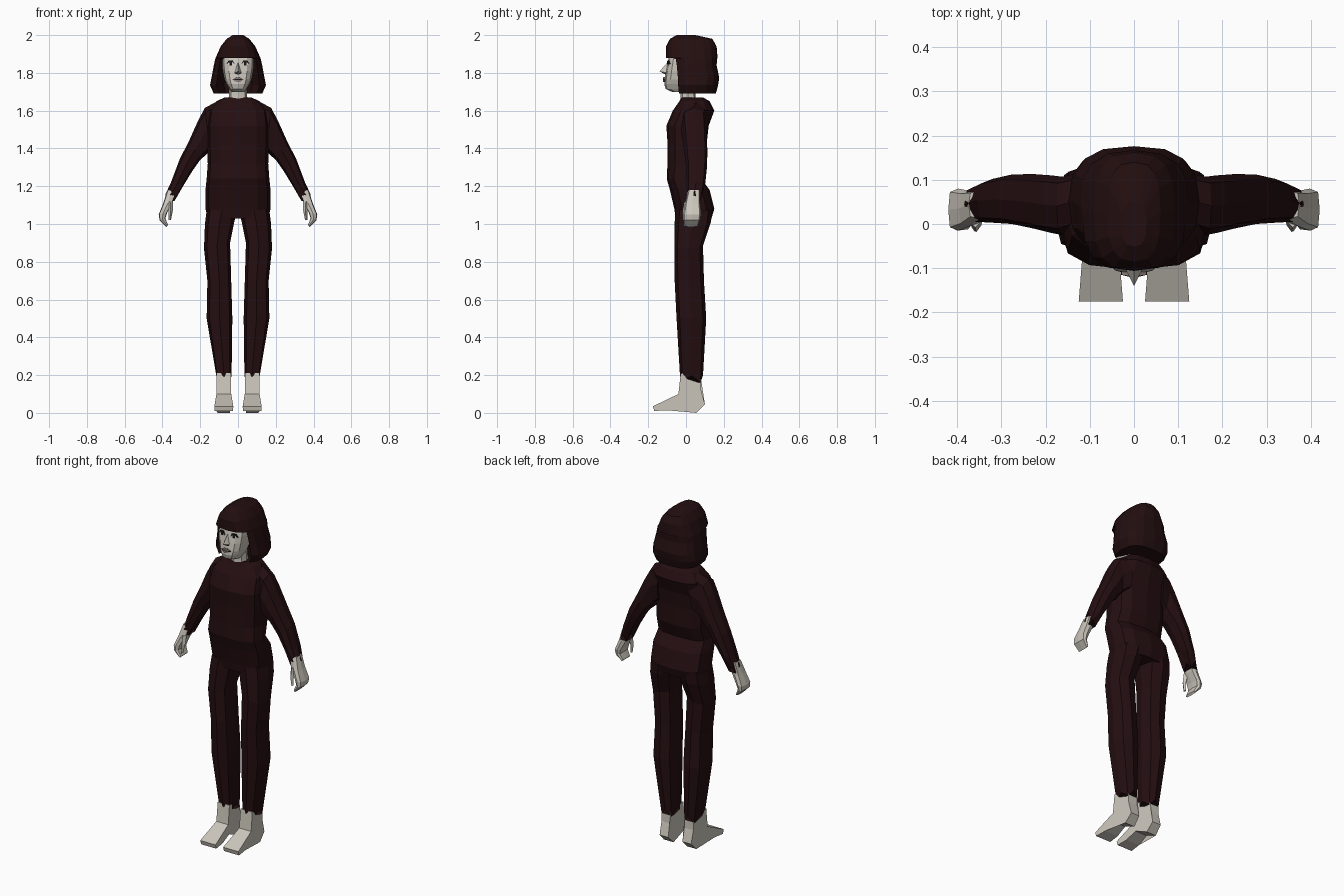
import bpy, bmesh, math

cube = bpy.data.objects.get("Cube")
if cube:
    bpy.data.objects.remove(cube, do_unlink=True)


def material(name, r, g, b):
    mat = bpy.data.materials.new(name)
    mat.use_nodes = True
    mat.diffuse_color = (r, g, b, 1)
    shader = mat.node_tree.nodes["Principled BSDF"]
    shader.inputs["Base Color"].default_value = (r, g, b, 1)
    shader.inputs["Roughness"].default_value = 0.9
    return mat


skin = material("pale skin", .6, .565, .5)
suit = material("dark maroon cloth", .018, .0045, .0055)
hair_colour = material("dark maroon hair", .017, .0045, .005)
ink = material("black ink", .01, .009, .009)
eye_white = material("eye white", .72, .7, .66)
lip = material("dull lip", .27, .22, .2)


def finish(name, bm, mat, mirror):
    """Turn a bmesh into a flat shaded object, mirrored across x if asked."""
    bmesh.ops.recalc_face_normals(bm, faces=bm.faces[:])
    mesh = bpy.data.meshes.new(name)
    bm.to_mesh(mesh)
    bm.free()
    mesh.materials.append(mat)
    obj = bpy.data.objects.new(name, mesh)
    bpy.context.collection.objects.link(obj)
    if mirror:
        mod = obj.modifiers.new("Mirror", "MIRROR")
        mod.use_clip = False
        mod.use_mirror_merge = False
    return obj


def level(half_width, z, front, back):
    """A horizontal cross-section centred on x = 0."""
    return (half_width, z, -half_width, z, front, back)


def loft(name, rows, mat, sides=8, power=.72, mirror=False, jag_end=0, openings=None):
    """Skin rounded cross-sections; a row is outer x, z, inner x, z, front y, back y."""
    bm = bmesh.new()
    rings = []
    for k, (xo, zo, xi, zi, front, back) in enumerate(rows):
        ring = []
        for i in range(sides):
            angle = math.tau * i / sides
            c, s = (math.copysign(abs(t) ** power, t) if abs(t) > 1e-6 else 0
                    for t in (math.cos(angle), math.sin(angle)))
            x = (xo + xi) / 2 + c * (xo - xi) / 2
            y = (front + back) / 2 + s * (back - front) / 2
            z = (zo + zi) / 2 + c * (zo - zi) / 2
            # Ragged cuffs on the last row
            if k == len(rows) - 1:
                z += jag_end * (-1) ** i
            # Push the front middle back to leave room for the face
            if openings and openings[k] is not None and s < 0 and abs(x) < .087:
                y = openings[k]
            ring.append(bm.verts.new((x, y, z)))
        rings.append(ring)
    for low, high in zip(rings, rings[1:]):
        for i in range(sides):
            j = (i + 1) % sides
            bm.faces.new((low[i], low[j], high[j], high[i]))
    bm.faces.new(rings[0])
    bm.faces.new(rings[-1])
    return finish(name, bm, mat, mirror)


def plate(name, outline, base_y, mat):
    """A thin mirrored plate that follows the curve of the face."""
    bm = bmesh.new()
    face = bm.faces.new([bm.verts.new((x, base_y + .25 * x, z)) for x, z in outline])
    result = bmesh.ops.extrude_face_region(bm, geom=[face])
    moved = [g for g in result["geom"] if isinstance(g, bmesh.types.BMVert)]
    bmesh.ops.translate(bm, verts=moved, vec=(0, .008, 0))
    return finish(name, bm, mat, True)


# Torso, from the crotch up to the collar
loft("torso", [
    level(.16, 1.03, -.055, .135),
    level(.172, 1.08, -.062, .15),
    level(.172, 1.18, -.085, .125),
    level(.166, 1.24, -.102, .08),
    level(.16, 1.32, -.098, .11),
    level(.164, 1.43, -.098, .11),
    level(.165, 1.52, -.104, .12),
    level(.155, 1.6, -.07, .15),
    level(.115, 1.65, -.035, .125),
    level(.07, 1.67, -.025, .09)], suit, sides=12)

# Trouser legs with ragged hems
loft("leg", [
    (.165, 1.08, .005, 1.06, -.055, .14),
    (.175, 1, .018, 1.02, -.06, .132),
    (.18, .87, .042, .9, -.062, .09),
    (.162, .7, .036, .7, -.06, .095),
    (.166, .5, .03, .5, -.05, .107),
    (.115, .18, .034, .18, -.032, .09)], suit, mirror=True, jag_end=.018)

# Sleeves with ragged cuffs
loft("sleeve", [
    (.1, 1.655, .11, 1.42, .0, .12),
    (.175, 1.615, .15, 1.39, -.025, .107),
    (.21, 1.55, .165, 1.37, -.02, .11),
    (.257, 1.445, .2, 1.34, -.01, .113),
    (.31, 1.34, .242, 1.28, 0, .112),
    (.355, 1.22, .285, 1.21, .003, .102),
    (.384, 1.14, .33, 1.14, .005, .085)], suit, mirror=True, jag_end=.018)

# Hands: a folded mitten and a thumb
loft("hand", [
    (.374, 1.18, .325, 1.18, .012, .075),
    (.396, 1.11, .347, 1.11, -.005, .075),
    (.42, 1.05, .375, 1.06, -.015, .08),
    (.415, 1.02, .385, 1.03, -.015, .075),
    (.38, .985, .37, .995, -.012, .065)], skin, power=.5, mirror=True)
loft("thumb", [
    (.375, 1.12, .343, 1.12, -.008, .025),
    (.368, 1.07, .345, 1.07, -.018, .012),
    (.368, 1.02, .355, 1.02, -.016, .004)], skin, sides=4, mirror=True)

# Feet: a side outline given width, narrower at the heel
side = [(-.028, .21), (-.04, .1), (-.175, .035), (-.168, .01), (-.1, .014), (-.03, .04),
        (.055, 0), (.1, .045), (.08, .12), (.078, .19)]
bm = bmesh.new()
walls = []
for centre, sign in ((.075, -1), (.075, 1)):
    walls.append([bm.verts.new((centre + sign * (.036 - .08 * y), y, z)) for y, z in side])
for wall in walls:
    bm.faces.new(wall)
for i in range(len(side)):
    j = (i + 1) % len(side)
    bm.faces.new((walls[0][i], walls[0][j], walls[1][j], walls[1][i]))
bmesh.ops.triangulate(bm, faces=[f for f in bm.faces if len(f.verts) > 4])
finish("foot", bm, skin, True)

# Neck and head
loft("neck", [
    level(.055, 1.62, -.03, .06),
    level(.048, 1.68, -.028, .05),
    level(.045, 1.75, -.03, .05)], skin)
loft("head", [
    level(.035, 1.7, -.075, .02),
    level(.045, 1.715, -.108, .03),
    level(.06, 1.74, -.115, .04),
    level(.071, 1.765, -.113, .04),
    level(.08, 1.81, -.106, .04),
    level(.083, 1.85, -.098, .04),
    level(.08, 1.91, -.085, .04)], skin, sides=12, power=.75)

# Nose: a wedge from the bridge to the tip
bm = bmesh.new()
bridge, tip, under, left, right = (bm.verts.new(p) for p in (
    (0, -.096, 1.858), (0, -.14, 1.808), (0, -.105, 1.79),
    (.02, -.1, 1.8), (-.02, -.1, 1.8)))
for corner in (left, right):
    bm.faces.new((bridge, tip, corner))
    bm.faces.new((tip, under, corner))
    bm.faces.new((bridge, corner, under))
finish("nose", bm, skin, False)

# Painted features
plate("eye", [(.02, 1.843), (.035, 1.836), (.057, 1.845), (.045, 1.857), (.03, 1.857)],
      -.104, eye_white)
plate("iris", [(.032, 1.84), (.045, 1.84), (.046, 1.857), (.031, 1.857)], -.106, ink)
plate("lash", [(.018, 1.846), (.03, 1.857), (.045, 1.857), (.062, 1.846), (.05, 1.865),
               (.028, 1.865)], -.106, ink)
plate("nostril", [(.004, 1.792), (.016, 1.794), (.014, 1.799), (.004, 1.797)], -.112, ink)
plate("upper_lip", [(0, 1.766), (.029, 1.765), (.008, 1.778), (0, 1.775)], -.121, lip)
plate("mouth_line", [(0, 1.762), (.029, 1.763), (.029, 1.766), (0, 1.767)], -.122, ink)
plate("lower_lip", [(0, 1.752), (.012, 1.753), (.028, 1.763), (0, 1.763)], -.121, lip)

# Bobbed hair with a straight fringe and an opening for the face
loft("hair", [
    level(.128, 1.69, -.062, .158),
    level(.148, 1.735, -.068, .17),
    level(.14, 1.775, -.07, .176),
    level(.128, 1.84, -.075, .162),
    level(.12, 1.876, -.082, .165),
    level(.118, 1.88, -.106, .167),
    level(.092, 1.94, -.106, .162),
    level(.06, 1.98, -.085, .14),
    level(.028, 2, -.05, .05)], hair_colour, sides=16,
    openings=[.035, .03, .02, .01, 0, None, None, None, None])
